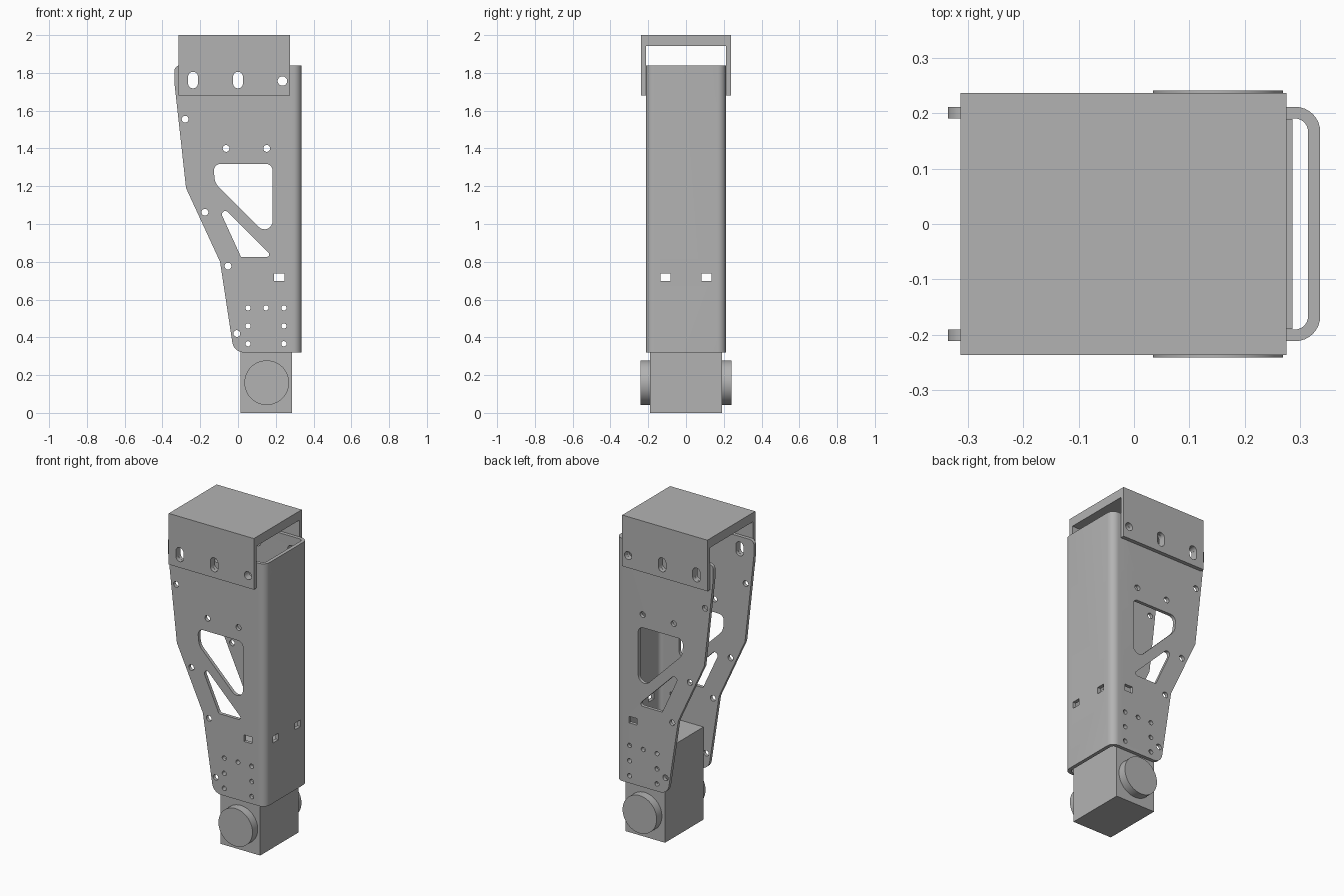
import bpy, bmesh, math
from mathutils import Vector

if "Cube" in bpy.data.objects:
    bpy.data.objects.remove(bpy.data.objects["Cube"])

grey = bpy.data.materials.new("plain grey metal")
grey.diffuse_color = (0.45, 0.45, 0.45, 1)
grey.use_nodes = True
grey.node_tree.nodes["Principled BSDF"].inputs["Base Color"].default_value = grey.diffuse_color


def rounded(corners, steps=8):
    """Polygon from (a, b, radius) corners, with filleted arcs."""
    out, n = [], len(corners)
    for i, (a, b, r) in enumerate(corners):
        p = Vector((a, b))
        if r == 0:
            out.append((a, b))
            continue
        u = (Vector(corners[i - 1][:2]) - p).normalized()
        v = (Vector(corners[(i + 1) % n][:2]) - p).normalized()
        half = u.angle(v) / 2
        c = p + (u + v).normalized() * (r / math.sin(half))
        s = p + u * (r / math.tan(half)) - c
        e = p + v * (r / math.tan(half)) - c
        sweep = math.atan2(s.x * e.y - s.y * e.x, s.dot(e))
        for k in range(steps + 1):
            t = sweep * k / steps
            out.append((c.x + s.x * math.cos(t) - s.y * math.sin(t),
                        c.y + s.x * math.sin(t) + s.y * math.cos(t)))
    return out


def rect(a0, a1, b0, b1):
    return [(a0, b0), (a1, b0), (a1, b1), (a0, b1)]


def slot(x, z, r, h=0.0, n=24):
    """Circle, or upright slot when h (half the straight length) is given."""
    pts = []
    for k in range(n):
        t = 2 * math.pi * (k + 0.5) / n
        pts.append((x + r * math.cos(t), z + r * math.sin(t) + math.copysign(h, math.sin(t))))
    return pts


def make(name, prisms):
    """Object from prisms given as (outline, axis, low, high)."""
    bm = bmesh.new()
    for pts, axis, lo, hi in prisms:
        rings = []
        for t in (lo, hi):
            ring = []
            for q in pts:
                co = list(q)
                co.insert(axis, t)
                ring.append(bm.verts.new(co))
            rings.append(ring)
            bm.faces.new(ring)
        for i in range(len(pts)):
            bm.faces.new((rings[0][i - 1], rings[0][i], rings[1][i], rings[1][i - 1]))
    bmesh.ops.recalc_face_normals(bm, faces=bm.faces)
    me = bpy.data.meshes.new(name)
    bm.to_mesh(me)
    bm.free()
    me.materials.append(grey)
    ob = bpy.data.objects.new(name, me)
    bpy.context.collection.objects.link(ob)
    return ob


def boolean(ob, cutter, operation):
    bpy.context.view_layer.objects.active = ob
    m = ob.modifiers.new("cut", 'BOOLEAN')
    m.operation, m.solver, m.object = operation, 'EXACT', cutter
    bpy.ops.object.modifier_apply(modifier=m.name)
    bpy.data.objects.remove(cutter)


# Bent sheet channel: U section trimmed to the tapering side silhouette
section = rounded([(-.4, -.212, 0), (.337, -.212, .045), (.337, .212, .045), (-.4, .212, 0),
                   (-.4, .191, 0), (.315, .191, .024), (.315, -.191, .024), (-.4, -.191, 0)])
channel = make("channel_frame", [(section, 2, .2, 1.95)])
side = rounded([(.4, .32, 0), (.4, 1.84, 0), (-.337, 1.84, .03), (-.337, 1.75, .03),
                (-.275, 1.19, .03), (-.095, .80, .03), (-.022, .32, .062)])
boolean(channel, make("silhouette", [(side, 1, -.3, .3)]), 'INTERSECT')

# Openings: two lightening cutouts, round holes, slots, square holes
top_holes = [slot(-.238, 1.762, .026, .018), slot(0, 1.762, .026, .018), slot(.235, 1.757, .025)]
bolt_holes = [slot(x, z, .014, n=16) for x, z in
              [(.053, .556), (.148, .556), (.243, .556), (.053, .46), (.243, .46),
               (.053, .366), (.243, .366)]]
edge_holes = [slot(x, z, .018) for x, z in
              [(-.28, 1.555), (-.063, 1.40), (.152, 1.40), (-.175, 1.062),
               (-.053, .777), (-.006, .42)]]
upper = rounded([(-.131, 1.318, .035), (.183, 1.318, .035), (.183, .911, .043), (-.122, 1.216, .08)])
lower = rounded([(.016, .825, .008), (.185, .825, .014), (-.126, 1.136, .0185)])
cuts = [upper, lower, rect(.19, .246, .697, .738)] + top_holes + bolt_holes + edge_holes
prisms = [(c, 1, -.3, .3) for c in cuts]
prisms += [(rect(s * .108 - .027, s * .108 + .027, .697, .738), 0, .29, .4) for s in (-1, 1)]
boolean(channel, make("openings", prisms), 'DIFFERENCE')

# Top cap folded over the channel
cap_section = [(-.237, 1.68), (-.237, 2), (.237, 2), (.237, 1.68),
               (.213, 1.68), (.213, 1.943), (-.213, 1.943), (-.213, 1.68)]
cap = make("top_cap", [(cap_section, 0, -.314, .276)])
boolean(cap, make("cap_holes", [(c, 1, -.3, .3) for c in top_holes]), 'DIFFERENCE')

# Base block bolted inside the channel
block = make("base_block", [(rect(.012, .287, -.19, .19), 2, 0, .58)])
boolean(block, make("block_holes", [(c, 1, -.3, .3) for c in bolt_holes]), 'DIFFERENCE')

# Round side discs
discs = []
for s, label in ((-1, "front"), (1, "back")):
    lo, hi = sorted((s * .185, s * .242))
    discs.append(make(label + "_disc", [(slot(.152, .16, .118, n=64), 1, lo, hi)]))

# Smooth the curved walls, keep edges sharp
bpy.ops.object.select_all(action='DESELECT')
for ob in [channel, cap, block] + discs:
    ob.select_set(True)
bpy.context.view_layer.objects.active = channel
bpy.ops.object.shade_smooth_by_angle(angle=math.radians(30))
